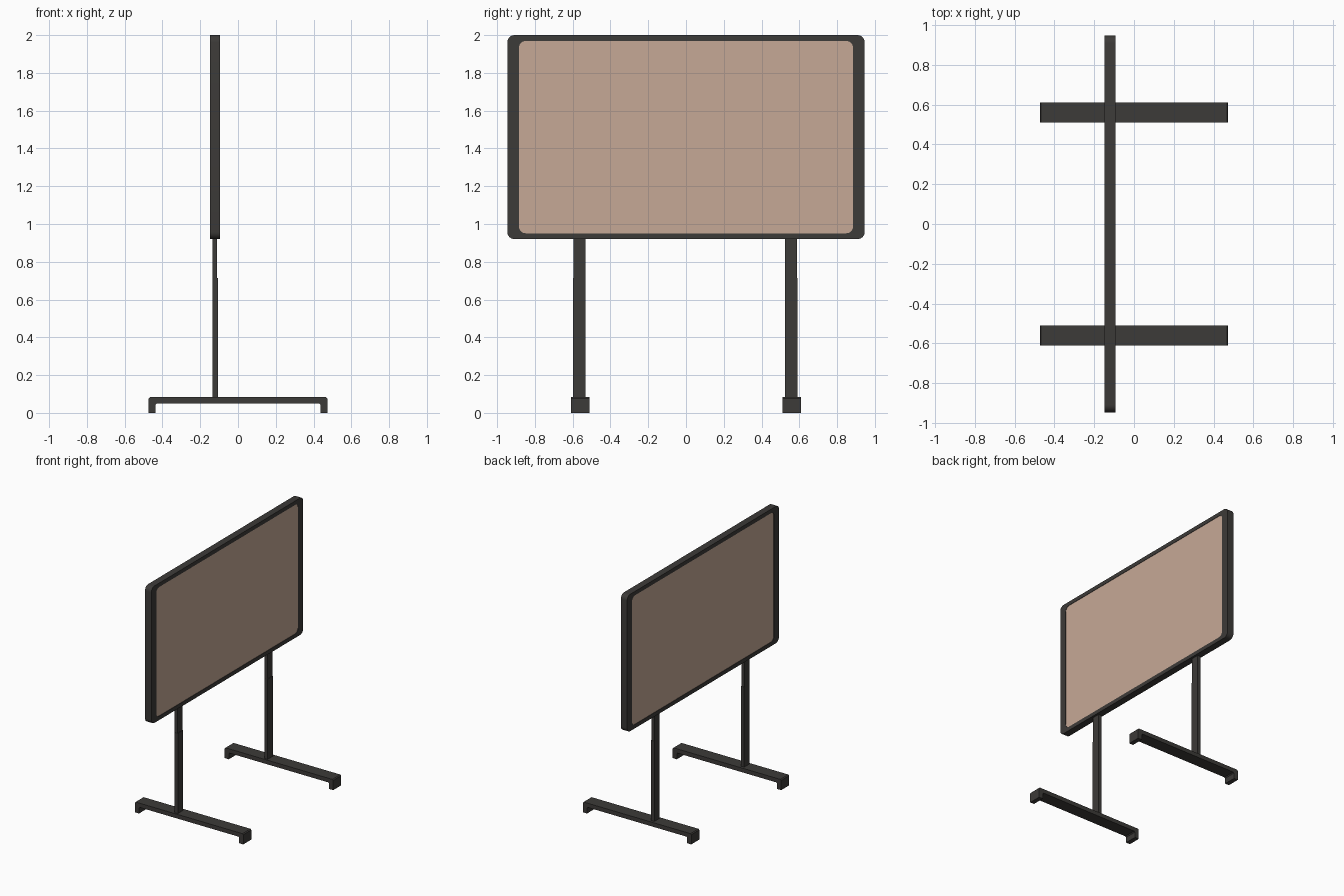
import bpy, bmesh
from math import sin, cos, pi

if "Cube" in bpy.data.objects:
    bpy.data.objects.remove(bpy.data.objects["Cube"])


def material(name, rgb):
    m = bpy.data.materials.new(name)
    m.diffuse_color = (*rgb, 1)
    m.use_nodes = True
    m.node_tree.nodes["Principled BSDF"].inputs["Base Color"].default_value = m.diffuse_color
    return m


DARK = material("dark_metal", (0.046, 0.043, 0.040))
TAN = material("tan_board", (0.565, 0.397, 0.305))
BOARD_X, BOARD_Z = -0.1215, 1.46


def finish(name, bm, mat):
    bmesh.ops.recalc_face_normals(bm, faces=bm.faces)
    me = bpy.data.meshes.new(name)
    bm.to_mesh(me)
    bm.free()
    me.materials.append(mat)
    ob = bpy.data.objects.new(name, me)
    bpy.context.collection.objects.link(ob)
    bpy.context.view_layer.objects.active = ob
    ob.select_set(True)
    bpy.ops.object.shade_smooth_by_angle(angle=0.6)
    ob.select_set(False)
    return ob


def rounded_loop(bm, x, hy, hz, r, seg=6):
    """Rounded rectangle of vertices in the plane at x."""
    verts = []
    for i, (sy, sz) in enumerate([(1, 1), (-1, 1), (-1, -1), (1, -1)]):
        for k in range(seg + 1):
            a = (i + k / seg) * pi / 2
            verts.append(bm.verts.new((BOARD_X + x, sy * (hy - r) + r * cos(a),
                                       BOARD_Z + sz * (hz - r) + r * sin(a))))
    return verts


def bridge(bm, a, b):
    n = len(a)
    for i in range(n):
        j = (i + 1) % n
        bm.faces.new((a[i], a[j], b[j], b[i]))


def box(name, x0, x1, y0, y1, z0, z1):
    bm = bmesh.new()
    bmesh.ops.create_cube(bm, size=1)
    for v in bm.verts:
        v.co = ((x0 + x1) / 2 + v.co.x * (x1 - x0),
                (y0 + y1) / 2 + v.co.y * (y1 - y0),
                (z0 + z1) / 2 + v.co.z * (z1 - z0))
    return finish(name, bm, DARK)


# Rounded frame, open in the middle
T = 0.0275
bm = bmesh.new()
loops = [rounded_loop(bm, -T, 0.946, 0.54, 0.038),
         rounded_loop(bm, T, 0.946, 0.54, 0.038),
         rounded_loop(bm, T, 0.884, 0.509, 0.035),
         rounded_loop(bm, -T, 0.884, 0.509, 0.035)]
for i in range(4):
    bridge(bm, loops[i], loops[(i + 1) % 4])
finish("board_frame", bm, DARK)

# Double-sided writing board, set just inside the frame
bm = bmesh.new()
a = rounded_loop(bm, -T + 0.003, 0.884, 0.509, 0.035)
b = rounded_loop(bm, T - 0.003, 0.884, 0.509, 0.035)
bridge(bm, a, b)
bm.faces.new(a)
bm.faces.new(b)
finish("board_panel", bm, TAN)

# Arched foot outline in x and z, with small chamfers
half = [(0.473, 0), (0.473, 0.076), (0.466, 0.083)]
inner = [(0.43, 0.05), (0.437, 0.043), (0.437, 0)]
outline = (half + [(-x, z) for x, z in reversed(half)]
           + [(-x, z) for x, z in reversed(inner)] + inner)

for side, yc in (("left", -0.56), ("right", 0.56)):
    # Foot
    bm = bmesh.new()
    face = bm.faces.new([bm.verts.new((x, yc - 0.05, z)) for x, z in outline])
    ext = bmesh.ops.extrude_face_region(bm, geom=[face])
    for v in ext["geom"]:
        if isinstance(v, bmesh.types.BMVert):
            v.co.y += 0.1
    finish(side + "_foot", bm, DARK)

    # Two-stage post
    py = yc - 0.004
    box(side + "_lower_post", -0.136, -0.107, py - 0.033, py + 0.033, 0.08, 0.715)
    box(side + "_upper_post", -0.136, -0.111, py - 0.032, py + 0.032, 0.71, 0.93)
